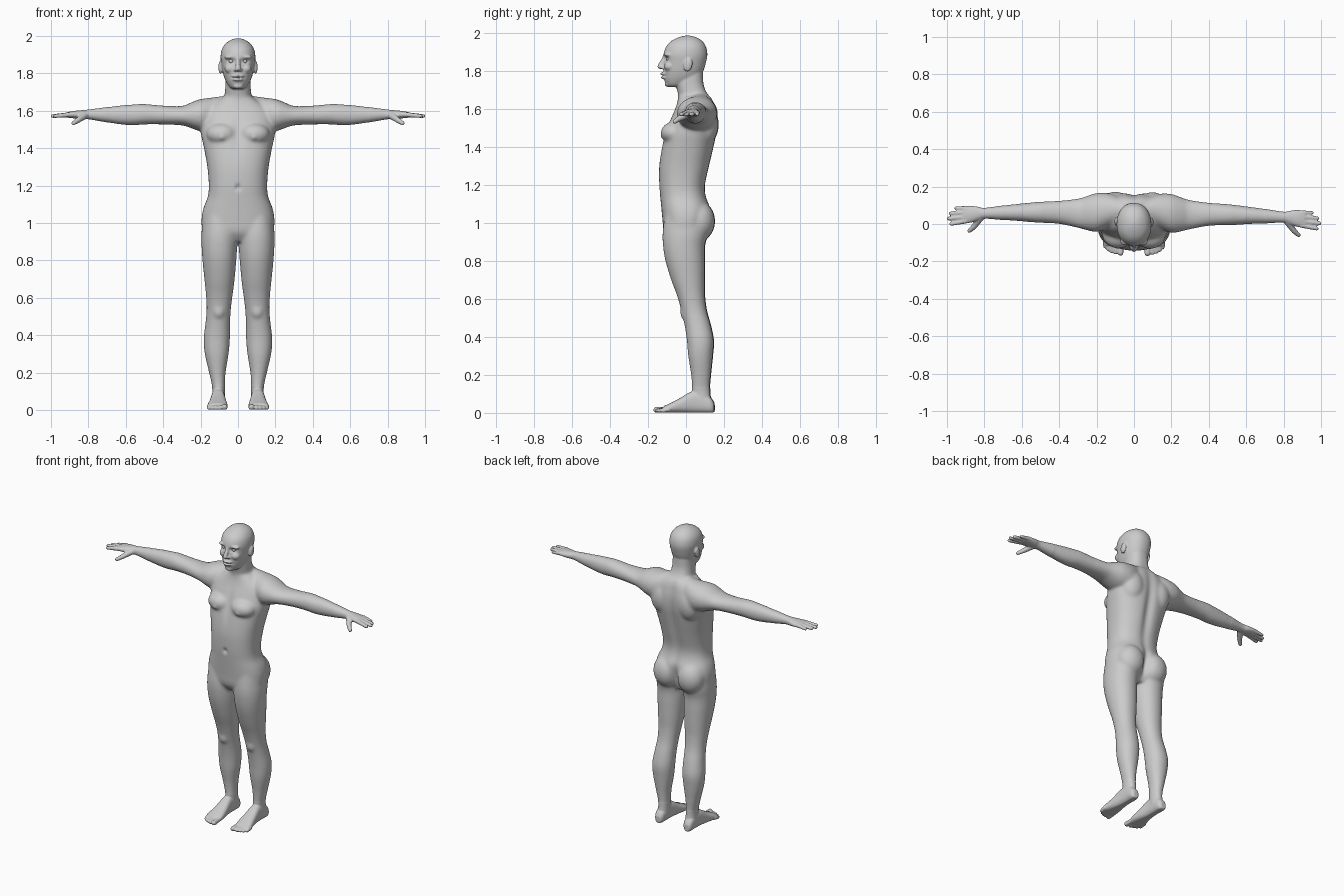
import bpy, bmesh, math
from mathutils import Vector, Matrix

bm = bmesh.new()


def catmull(a, b, c, d, t):
    return tuple(0.5 * (2*q + (r-p)*t + (2*p-5*q+4*r-s)*t*t + (3*q-p-3*r+s)*t**3)
                 for p, q, r, s in zip(a, b, c, d))


def loft(axis, secs, power=2.3, n=40, sub=4):
    """Solid through sections (t, a0, a1, b0, b1) along an axis."""
    rows = []
    for i in range(len(secs) - 1):
        quad = [secs[max(i-1, 0)], secs[i], secs[i+1], secs[min(i+2, len(secs)-1)]]
        rows += [catmull(*quad, k / sub) for k in range(sub)]
    rows.append(secs[-1])
    rings = []
    for t, a0, a1, b0, b1 in rows:
        ring = []
        for k in range(n):
            c, s = math.cos(2*math.pi*k/n), math.sin(2*math.pi*k/n)
            a = (a0+a1)/2 + (a1-a0)/2 * math.copysign(abs(c)**(2/power), c)
            b = (b0+b1)/2 + (b1-b0)/2 * math.copysign(abs(s)**(2/power), s)
            co = {'x': (t, a, b), 'y': (a, t, b), 'z': (a, b, t)}[axis]
            ring.append(bm.verts.new(co))
        rings.append(ring)
    faces = [bm.faces.new(rings[0]), bm.faces.new(rings[-1][::-1])]
    for r, q in zip(rings, rings[1:]):
        faces += [bm.faces.new((r[k], q[k], q[(k+1) % n], r[(k+1) % n])) for k in range(n)]
    bmesh.ops.recalc_face_normals(bm, faces=faces)


def blob(c, r, tilt=0.0):
    """Ellipsoid, optionally tilted about x."""
    m = Matrix.Translation(c) @ Matrix.Rotation(tilt, 4, 'X') @ Matrix.Diagonal((*r, 1))
    bmesh.ops.create_uvsphere(bm, u_segments=24, v_segments=16, radius=1, matrix=m)


def capsule(p, q, r0, r1):
    """Tapered rod with round ends."""
    p, q = Vector(p), Vector(q)
    d = q - p
    m = Matrix.Translation((p+q)/2) @ d.to_track_quat('Z', 'Y').to_matrix().to_4x4()
    bmesh.ops.create_cone(bm, cap_ends=True, segments=16, radius1=r0, radius2=r1,
                          depth=d.length, matrix=m)
    blob(p, (r0,)*3)
    blob(q, (r1,)*3)


# ---- one side of the body ----
# Leg
loft('z', [(.05, .07, .14, .04, .135), (.12, .07, .138, .033, .127), (.2, .066, .155, .028, .132),
           (.3, .05, .178, .013, .142), (.38, .043, .184, .006, .147), (.46, .042, .175, -.006, .132),
           (.54, .038, .168, -.024, .110), (.62, .028, .172, -.047, .10), (.7, .018, .18, -.077, .10),
           (.8, .009, .19, -.107, .10), (.88, .004, .195, -.12, .10), (.95, .002, .195, -.122, .115),
           (1.05, .01, .185, -.11, .12)], 2.1)
# Foot and toes
loft('y', [(.15, .09, .125, .005, .05), (.13, .076, .138, 0, .08), (.08, .072, .14, 0, .11),
           (.03, .07, .143, 0, .112), (-.03, .062, .152, 0, .078), (-.08, .056, .162, 0, .052),
           (-.115, .06, .162, 0, .036)], 2.5)
for x, y, r in [(.072, -.155, .016), (.099, -.152, .012), (.119, -.146, .0115),
                (.137, -.137, .011), (.154, -.122, .011)]:
    capsule((x, -.09, .019), (x, y, r), .014, r)
# Arm from the trapezius to the wrist
loft('x', [(.05, .02, .13, 1.52, 1.685), (.13, -.02, .162, 1.48, 1.672), (.2, -.045, .163, 1.49, 1.663),
           (.25, -.037, .147, 1.507, 1.645), (.3, -.025, .132, 1.522, 1.626), (.4, -.005, .119, 1.527, 1.628),
           (.5, 0, .113, 1.527, 1.637), (.55, .002, .108, 1.523, 1.635), (.62, .008, .1, 1.526, 1.63),
           (.7, .012, .09, 1.538, 1.62), (.8, .018, .076, 1.555, 1.607), (.84, .006, .083, 1.557, 1.603),
           (.88, -.006, .086, 1.56, 1.599), (.915, -.006, .082, 1.564, 1.592)], 2.1)
# Fingers and thumb
for y0, y1, x, r in [(.005, -.012, .977, .0105), (.027, .016, .991, .0105),
                     (.05, .044, .98, .0105), (.072, .073, .952, .009)]:
    capsule((.895, y0, 1.58), (x, y1, 1.572), .0135, r)
capsule((.82, .025, 1.575), (.855, -.025, 1.55), .02, .015)
capsule((.855, -.025, 1.55), (.88, -.048, 1.534), .015, .0115)
# Chest, shoulder blade, buttock, knee
blob((.085, -.06, 1.475), (.085, .072, .06))
blob((.10, .10, 1.52), (.08, .072, .11))
blob((.088, .07, 1.01), (.092, .083, .105))
blob((.103, .0, .53), (.035, .03, .045))
# Cheek, brow, nostril
blob((.042, -.085, 1.825), (.03, .03, .026))
blob((.04, -.094, 1.887), (.034, .022, .012))
blob((.014, -.122, 1.819), (.010, .013, .009))
# Ear
blob((.094, .012, 1.833), (.011, .023, .036), -.2)

# ---- mirror the side ----
dup = bmesh.ops.duplicate(bm, geom=bm.verts[:] + bm.edges[:] + bm.faces[:])['geom']
for v in dup:
    if isinstance(v, bmesh.types.BMVert):
        v.co.x *= -1
bmesh.ops.reverse_faces(bm, faces=[f for f in dup if isinstance(f, bmesh.types.BMFace)])

# ---- central parts ----
# Torso
loft('z', [(z, -w, w, f, b) for z, w, f, b in [
    (.90, .12, -.08, .07), (.95, .185, -.115, .10), (1.02, .195, -.124, .125), (1.08, .185, -.13, .128),
    (1.14, .162, -.136, .107), (1.2, .156, -.141, .103), (1.3, .164, -.141, .125), (1.4, .182, -.127, .148),
    (1.48, .198, -.108, .163), (1.55, .195, -.08, .165), (1.60, .18, -.058, .157),
    (1.64, .13, -.045, .147), (1.67, .085, -.04, .13)]], 2.4)
# Neck
loft('z', [(1.58, -.09, .09, -.04, .14), (1.66, -.077, .077, -.04, .128), (1.70, -.07, .07, -.047, .105),
           (1.74, -.067, .067, -.055, .093), (1.80, -.065, .065, -.05, .09)])
# Head
loft('z', [(z, -w, w, f, b) for z, w, f, b in [
    (1.716, .025, -.09, -.03), (1.728, .046, -.104, .02), (1.76, .066, -.116, .07), (1.80, .08, -.118, .092),
    (1.85, .089, -.117, .107), (1.89, .093, -.118, .113), (1.93, .086, -.104, .105),
    (1.96, .066, -.076, .084), (1.98, .036, -.035, .05), (1.988, .008, 0, .015)]], 2.15)
# Nose, lips, chin
capsule((0, -.114, 1.878), (0, -.136, 1.825), .010, .0145)
blob((0, -.112, 1.786), (.034, .024, .010))
blob((0, -.11, 1.768), (.03, .023, .010))
blob((0, -.093, 1.733), (.028, .02, .016))

# ---- fuse into one skin ----
mesh = bpy.data.meshes.new("body")
bm.to_mesh(mesh)
bm.free()
body = bpy.data.objects.new("body", mesh)
bpy.context.collection.objects.link(body)
rem = body.modifiers.new("fuse", 'REMESH')
rem.mode = 'VOXEL'
rem.voxel_size = .005
smo = body.modifiers.new("soften", 'SMOOTH')
smo.factor = .5
smo.iterations = 4
skin = bpy.data.meshes.new_from_object(body.evaluated_get(bpy.context.evaluated_depsgraph_get()))
body.modifiers.clear()
body.data = skin

bm = bmesh.new()
bm.from_mesh(skin)
# Blend the joints of trunk and limbs
trunk = [v for v in bm.verts if abs(v.co.x) < .7 and .13 < v.co.z < 1.70]
for _ in range(22):
    bmesh.ops.smooth_vert(bm, verts=trunk, factor=.5, use_axis_x=True, use_axis_y=True, use_axis_z=True)

# Soft sculpted dents and swells: centre, radii, push along y
DENTS = [((0, .15, 1.36), (.022, .07, .20), -.016),     # spine
         ((0, .14, 1.0), (.016, .08, .06), -.02),       # cleft
         ((0, -.12, 1.48), (.018, .06, .06), .010),     # breastbone
         ((0, -.14, 1.19), (.010, .04, .012), .010),    # navel
         ((.036, -.115, 1.866), (.018, .03, .010), .013),   # eye sockets
         ((.086, -.13, 1.455), (.010, .03, .010), -.005),   # nipples
         ((0, -.13, 1.777), (.024, .03, .0035), .008)]      # mouth
DENTS += [((-c[0], c[1], c[2]), r, d) for c, r, d in DENTS if c[0]]
for v in bm.verts:
    push = 0
    for c, r, d in DENTS:
        e = sum(((p - q) / s)**2 for p, q, s in zip(v.co, c, r))
        if e < 9:
            push += d * math.exp(-e / 2)
    v.co.y += push - .013 * v.co.x      # slight turn of the arms
    v.co.z = max(v.co.z, .003)
bm.to_mesh(skin)
bm.free()
skin.shade_smooth()

# Eyes
for side, name in ((1, "left_eye"), (-1, "right_eye")):
    bpy.ops.mesh.primitive_uv_sphere_add(segments=24, ring_count=12, radius=.013,
                                         location=(side * .036, -.092, 1.866))
    bpy.context.object.name = name
    bpy.ops.object.shade_smooth()
